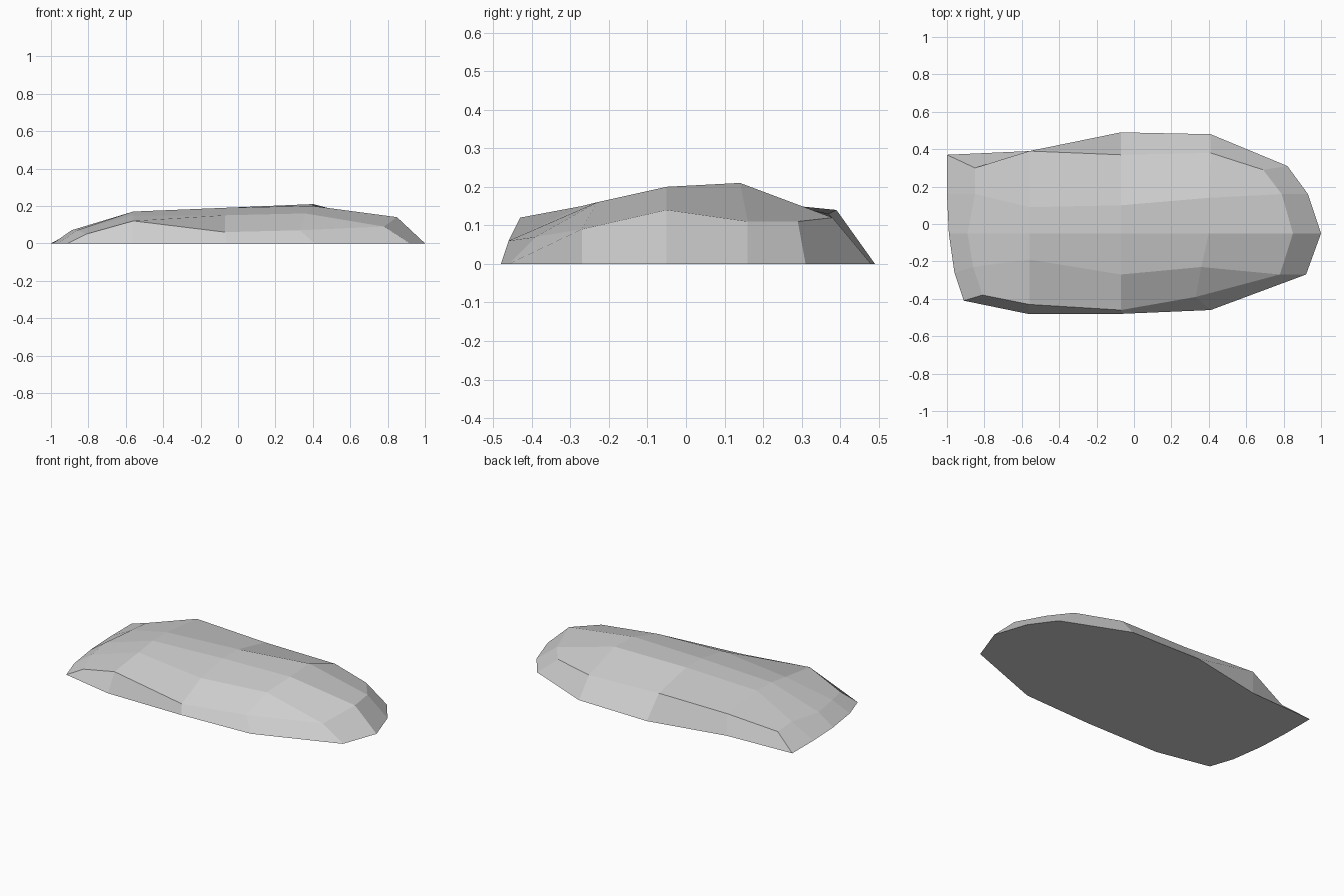
import bpy
import bmesh

# Remove the default cube
default_cube = bpy.data.objects.get("Cube")
if default_cube:
    bpy.data.objects.remove(default_cube, do_unlink=True)

# Plain stone colour
stone = bpy.data.materials.new("stone_grey")
stone.use_nodes = True
stone_colour = (0.62, 0.62, 0.62, 1)
stone.diffuse_color = stone_colour
stone.node_tree.nodes["Principled BSDF"].inputs["Base Color"].default_value = stone_colour

# Cross-sections from left to right, each running from the front foot
# over the crown to the back foot
sections = [
    [(-.91, -.41, 0), (-.81, -.38, .05), (-.86, -.23, .07), (-.89, -.05, .07),
     (-.85, .16, .08), (-.85, .3, .07), (-1, .37, 0)],
    [(-.57, -.48, 0), (-.56, -.43, .12), (-.56, -.19, .15), (-.56, -.05, .17),
     (-.56, .09, .17), (-.56, .39, .14), (-.56, .39, 0)],
    [(-.06, -.48, 0), (-.07, -.46, .06), (-.07, -.27, .15), (-.07, -.05, .19),
     (-.07, .1, .19), (-.07, .37, .13), (-.07, .49, 0)],
    [(.41, -.46, 0), (.33, -.39, .07), (.36, -.23, .16), (.4, -.05, .2),
     (.4, .14, .21), (.41, .38, .12), (.41, .48, 0)],
    [(.92, -.27, 0), (.78, -.27, .09), (.78, -.27, .09), (.85, -.05, .14),
     (.79, .16, .11), (.69, .29, .11), (.82, .31, 0)],
]

# Ground points closing each end, from front to back
left_foot = [(-.96, -.26, 0), (-.99, -.05, 0), (-1, .16, 0)]
right_foot = [(.92, -.27, 0), (1, -.05, 0), (.93, .16, 0)]

bm = bmesh.new()


def add_row(points):
    return [bm.verts.new(point) for point in points]


def bridge(row_a, row_b):
    """Fill the strip between two rows of equal length with quads."""
    for i in range(len(row_a) - 1):
        bm.faces.new((row_a[i], row_b[i], row_b[i + 1], row_a[i + 1]))


# Crown and long sides of the slab
rows = [add_row(section) for section in sections]
for row, next_row in zip(rows, rows[1:]):
    bridge(row, next_row)

# Sloping ends, joined to the feet of the outer sections
left, right = rows[0], rows[-1]
left_end = [left[0]] + add_row(left_foot) + [left[-1]]
right_end = [right[0]] + add_row(right_foot) + [right[-1]]
bridge(left_end, left[1:-1])
bridge(right[1:-1], right_end)

# Flat underside following the whole ground outline
front_edge = [row[0] for row in rows[1:-1]]
back_edge = [row[-1] for row in rows[1:-1]]
bm.faces.new(left_end + back_edge + right_end[::-1] + front_edge[::-1])

# Merge the points that taper into one corner
bmesh.ops.remove_doubles(bm, verts=bm.verts, dist=.001)
bmesh.ops.recalc_face_normals(bm, faces=bm.faces)

mesh = bpy.data.meshes.new("flat_rock")
bm.to_mesh(mesh)
bm.free()
mesh.materials.append(stone)
rock = bpy.data.objects.new("flat_rock", mesh)
bpy.context.collection.objects.link(rock)
